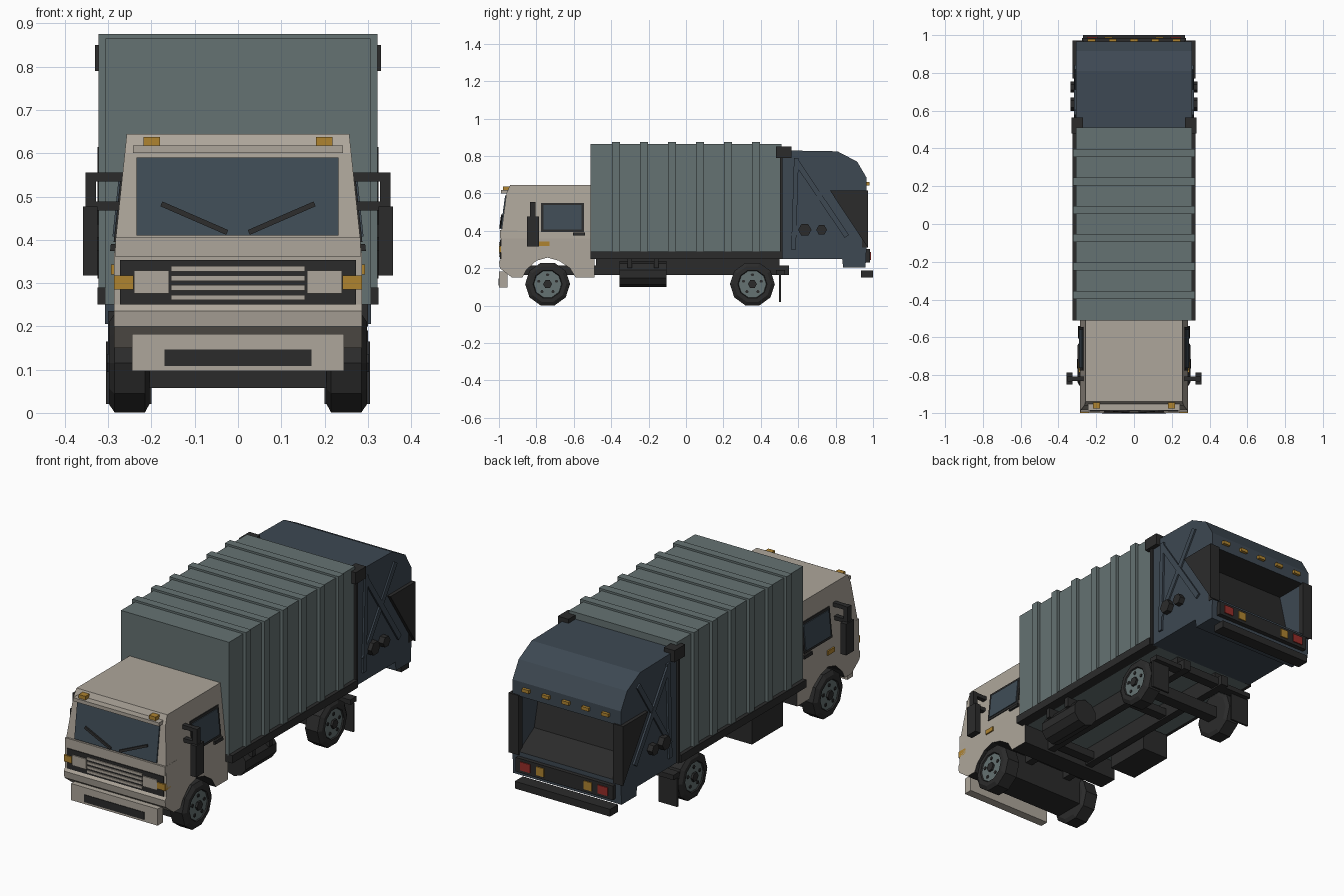
import bpy, bmesh, math
from mathutils import Matrix

if "Cube" in bpy.data.objects:
    bpy.data.objects.remove(bpy.data.objects["Cube"])


def colour(name, r, g, b):
    m = bpy.data.materials.new(name)
    m.diffuse_color = (r, g, b, 1)
    m.use_nodes = True
    m.node_tree.nodes["Principled BSDF"].inputs["Base Color"].default_value = m.diffuse_color
    return m


CAB = colour("cab_beige", .42, .38, .325)
TEAL = colour("body_teal", .13, .168, .168)
NAVY = colour("tailgate_navy", .047, .065, .085)
GLASS = colour("window_glass", .05, .072, .092)
DARK = colour("dark_trim", .024, .024, .024)
TYRE = colour("tyre_black", .011, .011, .011)
AMBER = colour("amber_lamp", .43, .23, .03)
RED = colour("red_lamp", .31, .027, .022)


def finish(name, bm, mats, rule=None):
    bmesh.ops.recalc_face_normals(bm, faces=bm.faces)
    if rule:
        for f in bm.faces:
            f.material_index = rule(f.calc_center_median(), f.normal)
    me = bpy.data.meshes.new(name)
    bm.to_mesh(me)
    bm.free()
    for m in mats:
        me.materials.append(m)
    ob = bpy.data.objects.new(name, me)
    bpy.context.collection.objects.link(ob)
    return ob


def prism(name, pts, a, b, mat, axis="x", rule=None):
    """Extrude a (y,z) outline along x, or an (x,z) outline along y.
    The ends a and b are numbers or functions of z."""
    bm = bmesh.new()
    rings = []
    for end in (a, b):
        ring = []
        for u, z in pts:
            e = end(z) if callable(end) else end
            ring.append(bm.verts.new((e, u, z) if axis == "x" else (u, e, z)))
        rings.append(ring)
    n = len(pts)
    bm.faces.new(rings[0])
    bm.faces.new(rings[1][::-1])
    for i in range(n):
        j = (i + 1) % n
        bm.faces.new((rings[0][i], rings[0][j], rings[1][j], rings[1][i]))
    return finish(name, bm, mat if isinstance(mat, list) else [mat], rule)


def rect(u0, u1, z0, z1):
    return [(u0, z0), (u1, z0), (u1, z1), (u0, z1)]


def box(name, x0, x1, y0, y1, z0, z1, mat):
    return prism(name, rect(y0, y1, z0, z1), x0, x1, mat)


def strip(p, q, w):
    """Outline of a straight bar from p to q."""
    d = math.hypot(q[0] - p[0], q[1] - p[1])
    nx, nz = -(q[1] - p[1]) / d * w / 2, (q[0] - p[0]) / d * w / 2
    return [(p[0] + nx, p[1] + nz), (q[0] + nx, q[1] + nz),
            (q[0] - nx, q[1] - nz), (p[0] - nx, p[1] - nz)]


def ngon(y, z, r, n):
    return [(y + r * math.sin(2 * math.pi * (i + .5) / n),
             z - r * math.cos(2 * math.pi * (i + .5) / n)) for i in range(n)]


def cab_w(z):
    return .287 - max(0, z - .36) * .105


def cab_f(z):
    return -.985 + (z - .41) * .132


# Cab: lower shell with wheel arches, tapered upper shell
prism("cab_lower", [(-.99, .36), (-.99, .25), (-1, .235), (-.995, .2), (-.93, .15), (-.875, .15),
                    (-.855, .19), (-.80, .24), (-.74, .257), (-.68, .24), (-.62, .20), (-.59, .15),
                    (-.49, .15), (-.49, .36)], -.287, .287, [CAB, DARK],
      rule=lambda c, n: int(abs(n.x) < .5 and n.z < .3 and c.z < .26 and c.y > -.92))
prism("cab_upper", [(-.99, .36), (-.985, .41), (-.96, .60), (-.94, .645), (-.5, .645), (-.5, .36)],
      lambda z: -cab_w(z), cab_w, CAB)
box("cab_belt_ridge", -.283, .283, -.995, -.9, .36, .405, CAB)
box("front_axle_housing", -.25, .25, -.82, -.66, .058, .2, DARK)

# Windscreen, wipers, visor
prism("windscreen", rect(-.234, .232, .41, .59), lambda z: cab_f(z) - .006,
      lambda z: cab_f(z) + .01, GLASS, "y")
box("sun_visor", -.243, .243, -.988, -.94, .60, .618, CAB)

# Grille with bars, bumper with slot
box("grille", -.273, .273, -.994, -.97, .25, .353, DARK)
for z in (.333, .311, .289, .267):
    box("grille_bar", -.155, .155, -.999, -.985, z - .006, z + .006, CAB)
box("front_bumper", -.245, .245, -1, -.955, .097, .182, CAB)
box("bumper_slot", -.17, .17, -1.003, -.995, .108, .146, DARK)

# Container body with ribs
box("container", -.306, .306, -.51, .51, .25, .865, TEAL)
for i in range(6):
    y = -.375 + i * .15
    box("container_rib", -.322, .322, y - .021, y + .021, .285, .875, TEAL)

# Tailgate: core with hopper recess, solid cheeks either side
outline = [(.51, .25), (.51, .83), (.81, .825), (.915, .77), (.965, .685)]
base = [(.965, .31), (.96, .205), (.84, .205), (.835, .25)]
prism("tailgate_core", outline + [(.965, .61), (.79, .61), (.84, .40), (.965, .325)] + base,
      -.272, .272, [NAVY, DARK],
      rule=lambda c, n: int(abs(n.x) < .5 and .8 < c.y < .93 and .33 < c.z < .62))
box("tail_lamp_panel", -.275, .275, .955, .985, .23, .302, DARK)
box("rear_bumper", -.27, .27, .935, 1, .15, .187, DARK)
for x in (-.225, -.1125, 0, .1125, .225):
    box("marker_lamp", x - .02, x + .02, .955, .98, .643, .66, AMBER)

# Cross members of the chassis
for y in (-.45, .1, .5):
    box("chassis_cross_member", -.13, .13, y - .025, y + .025, .17, .21, DARK)
box("rear_axle", -.22, .22, .325, .385, .085, .145, DARK)


def wheel(s, y):
    """Chamfered tyre, disc, hub cap and lugs on side s."""
    n, zc = 10, .115
    bm = bmesh.new()
    rings = []
    for x, r in ((.205, .10), (.215, .12), (.285, .12), (.298, .10), (.298, .078), (.285, .072)):
        rings.append([bm.verts.new((s * x, p, q)) for p, q in ngon(y, zc, r, n)])
    for a, b in zip(rings, rings[1:]):
        for i in range(n):
            j = (i + 1) % n
            bm.faces.new((a[i], a[j], b[j], b[i]))
    bm.faces.new(rings[0])
    bm.faces.new(rings[-1])
    finish("tyre", bm, [DARK])
    prism("wheel_disc", ngon(y, zc, .074, n), s * .28, s * .292, TEAL)
    prism("hub_cap", ngon(y, zc, .024, 6), s * .285, s * .303, DARK)
    for i in range(5):
        a = 2 * math.pi * i / 5
        prism("wheel_lug", ngon(y + .05 * math.sin(a), zc + .05 * math.cos(a), .009, 6),
              s * .285, s * .296, DARK)


# Everything that repeats on both sides
for s in (-1, 1):
    def side(name, pts, a, b, mat):
        return prism(name, pts, s * a, s * b, mat)

    def skin(name, pts, t, mat):
        return prism(name, pts, lambda z: s * (cab_w(z) - .01), lambda z: s * (cab_w(z) + t), mat)

    wheel(s, -.74)
    wheel(s, .355)
    # Cab side
    skin("side_window_frame", rect(-.775, -.545, .395, .55), .004, DARK)
    skin("side_window", rect(-.762, -.558, .408, .537), .008, GLASS)
    skin("door_handle", rect(-.605, -.54, .374, .39), .01, DARK)
    skin("side_indicator", rect(-.785, -.73, .32, .343), .007, AMBER)
    # Mirror and its arms
    for z in (.478, .545):
        side("mirror_arm", rect(-.832, -.808, z - .01, z + .01), .25, .35, DARK)
    side("mirror_post", rect(-.835, -.805, .47, .555), .328, .352, DARK)
    side("mirror", rect(-.85, -.785, .317, .477), .325, .358, DARK)
    # Front lamps
    for nm, x0, x1, z0, z1, y0, m in (("headlamp", .16, .24, .276, .329, -1, CAB),
                                      ("front_indicator", .242, .287, .285, .318, -1, AMBER),
                                      ("roof_lamp", .18, .218, .616, .637, -.978, AMBER)):
        box(nm, s * x0, s * x1, y0, -.945, z0, z1, m)
    prism("wiper", strip((s * .177, .483), (s * .025, .417), .012),
          lambda z: cab_f(z) - .014, lambda z: cab_f(z), DARK, "y")
    # Container rail and chassis
    side("container_rail", rect(-.51, .505, .25, .29), .27, .325, DARK)
    side("chassis_rail", rect(-.9, .55, .163, .215), .10, .14, DARK)
    side("body_support", rect(-.48, .5, .21, .255), .10, .14, DARK)
    side("mud_flap", rect(.497, .507, .02, .165), .2, .305, DARK)
    side("mud_flap_bracket", rect(.48, .53, .165, .19), .13, .3, DARK)
    # Tailgate cheek, frame, cross braces
    side("tailgate_cheek", outline + base, .272, .307, NAVY)
    side("hopper_side_plate", [(.77, .615), (.972, .615), (.972, .31)], .3, .325, DARK)
    side("hopper_frame", rect(.94, .972, .31, .615), .268, .31, DARK)
    side("tailgate_seal", rect(.502, .516, .25, .83), .28, .318, DARK)
    side("tailgate_post", strip((.575, .30), (.59, .79), .025), .3, .317, NAVY)
    side("tailgate_brace", strip((.59, .77), (.86, .37), .028), .3, .317, NAVY)
    side("tailgate_brace", strip((.83, .765), (.57, .37), .028), .3, .315, NAVY)
    side("hinge_box", rect(.48, .565, .79, .85), .27, .331, DARK)
    for y, r in ((.635, .036), (.725, .029)):
        side("pivot_cap", ngon(y, .405, r, 6), .3, .336, DARK)
    # Tail lamps
    for nm, x, w, m in (("tail_lamp", .22, .028, RED), ("rear_indicator", .135, .022, AMBER)):
        box(nm, s * (x - w), s * (x + w), .97, .99, .245, .288, m)

# Fuel tank on the right, battery box on the left
bm = bmesh.new()
bmesh.ops.create_cone(bm, cap_ends=True, segments=10, radius1=.07, radius2=.07, depth=.25,
                      matrix=Matrix.Translation((.225, -.23, .17)) @ Matrix.Rotation(math.pi / 2, 4, "X"))
finish("fuel_tank", bm, [DARK])
box("battery_box", -.3, -.15, -.355, -.105, .105, .235, DARK)
for y in (-.3, -.16):
    box("tank_strap", .14, .3, y - .012, y + .012, .20, .25, DARK)
